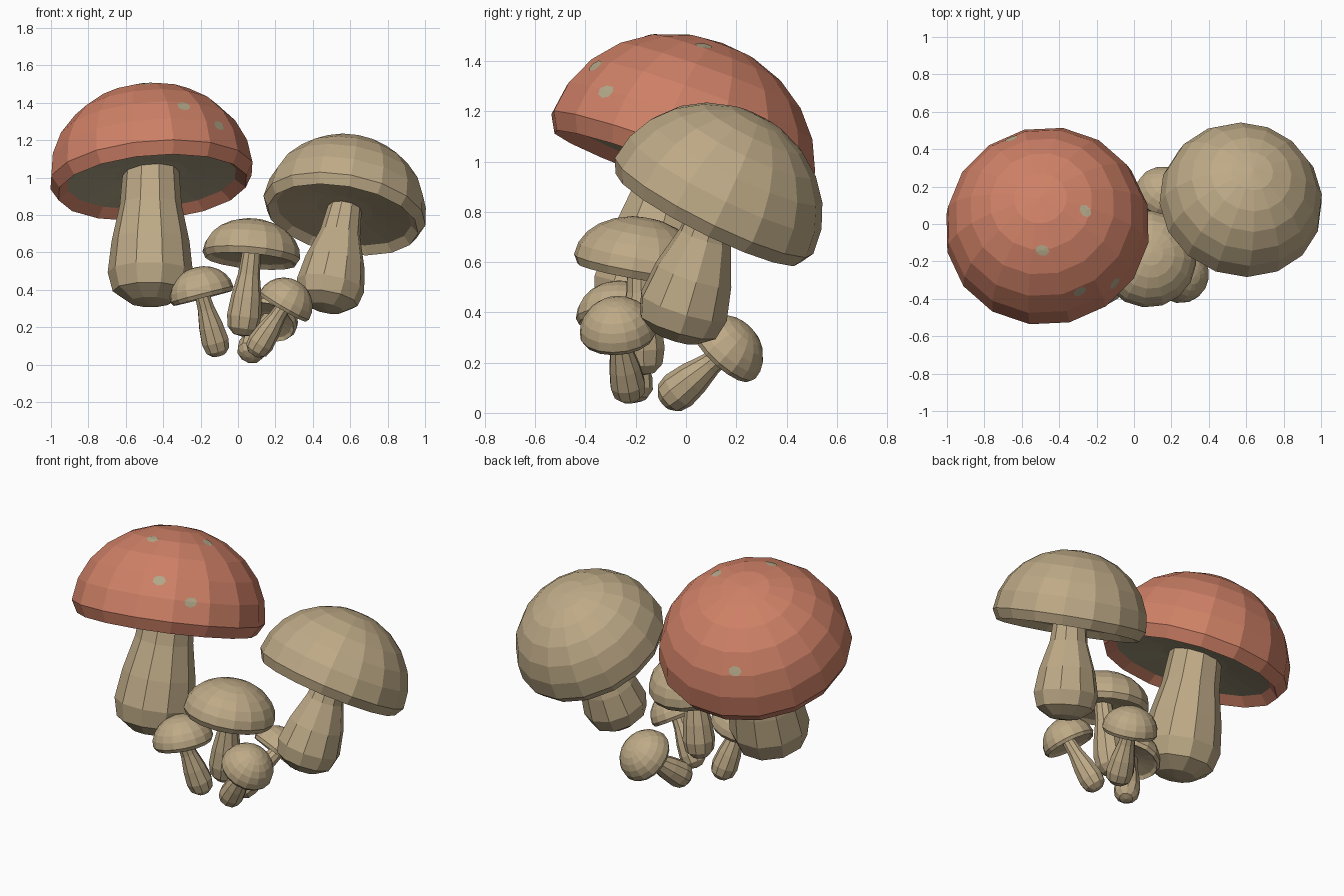
import bpy, bmesh, math
from mathutils import Vector
from mathutils.bvhtree import BVHTree

if "Cube" in bpy.data.objects:
    bpy.data.objects.remove(bpy.data.objects["Cube"])


def material(name, rgb):
    m = bpy.data.materials.new(name)
    m.diffuse_color = (*rgb, 1)
    m.use_nodes = True
    m.node_tree.nodes["Principled BSDF"].inputs["Base Color"].default_value = m.diffuse_color
    return m


RED = material("terracotta_red", (0.617, 0.216, 0.133))
TAN = material("mushroom_tan", (0.515, 0.402, 0.242))
OLIVE = material("pale_olive", (0.45, 0.39, 0.25))


def finish(bm, name, mats):
    bmesh.ops.recalc_face_normals(bm, faces=bm.faces)
    me = bpy.data.meshes.new(name)
    bm.to_mesh(me)
    bm.free()
    for m in mats:
        me.materials.append(m)
    ob = bpy.data.objects.new(name, me)
    bpy.context.collection.objects.link(ob)
    return ob


def lathe(name, profile, sides, origin, axis, mats, slots=None):
    """Turn (radius, height) points about an axis; slots = material per band."""
    q = Vector(axis).to_track_quat('Z', 'Y')
    bm = bmesh.new()
    rings = []
    for r, h in profile:
        n = 1 if r == 0 else sides
        rings.append([bm.verts.new(Vector(origin) + q @ Vector((
            r * math.cos(2 * math.pi * i / sides),
            r * math.sin(2 * math.pi * i / sides), h))) for i in range(n)])
    for b, (lo, hi) in enumerate(zip(rings, rings[1:])):
        for i in range(sides):
            j = (i + 1) % sides
            loop = [lo[i % len(lo)], lo[j % len(lo)], hi[j % len(hi)], hi[i % len(hi)]]
            f = bm.faces.new(list(dict.fromkeys(loop)))
            f.material_index = slots[b] if slots else 0
    return finish(bm, name, mats)


def mushroom(name, centre, axis, radius, height, base, r_base, r_top, mats):
    c, n = Vector(centre), Vector(axis).normalized()
    # cap: shallow recessed gills, rolled lip, elliptical dome
    w = 0.06 * radius
    prof = [(0, 0.09 * radius), (0.35 * radius, 0.08 * radius),
            (0.83 * radius, 0.02 * radius), (0.93 * radius, -0.065 * radius)]
    for k in range(0, 7):
        a = math.radians(15 * k)
        r = radius * math.cos(a) if k < 6 else 0
        prof.append((r, w + (height - w) * math.sin(a)))
    gill = len(mats) - 1
    slots = [gill, gill] + [0] * (len(prof) - 3)
    cap = lathe(name + "_cap", prof, 16, c, n, mats, slots)
    # stem: bulbous foot narrowing into the gills
    b = Vector(base)
    d = c + n * 0.12 * radius - b
    ln, e = d.length, r_base - r_top
    stem = [(0, 0), (0.5 * r_base, 0.02 * ln), (0.88 * r_base, 0.10 * ln),
            (r_base, 0.24 * ln), (r_top + 0.75 * e, 0.47 * ln),
            (r_top + 0.2 * e, 0.74 * ln), (r_top, ln), (0, ln)]
    lathe(name + "_stem", stem, 10, b, d, [TAN])
    return cap


# the two large mushrooms
red_cap = mushroom("large_red", (-0.46, -0.035, 0.98), (-0.08, 0.34, 0.94), 0.55, 0.525,
                   (-0.47, -0.195, 0.32), 0.228, 0.15, [RED, OLIVE])
mushroom("large_tan", (0.565, 0.10, 0.80), (0.16, 0.44, 0.885), 0.44, 0.43,
         (0.47, -0.05, 0.29), 0.184, 0.09, [TAN])

# the cluster of small mushrooms
mushroom("middle", (0.07, -0.19, 0.57), (0.09, 0.17, 0.98), 0.263, 0.21,
         (0.02, -0.17, 0.15), 0.092, 0.05, [TAN])
mushroom("small_left", (-0.19, -0.265, 0.365), (-0.25, 0.02, 0.97), 0.174, 0.16,
         (-0.10, -0.19, 0.045), 0.076, 0.04, [TAN])
mushroom("small_right", (0.245, -0.27, 0.31), (0.5, -0.08, 0.86), 0.153, 0.155,
         (0.08, -0.22, 0.05), 0.072, 0.038, [TAN])
mushroom("small_back", (0.16, 0.15, 0.235), (0.3, 0.64, 0.70), 0.16, 0.15,
         (0.05, -0.09, 0.04), 0.08, 0.04, [TAN])

# pale flecks hugging the red cap
bm = bmesh.new()
bm.from_mesh(red_cap.data)
tree = BVHTree.FromBMesh(bm)
bm.free()
flecks = [(-0.26, 0.07, 1.46), (-0.49, -0.14, 1.5), (-0.29, -0.36, 1.38),
          (-0.10, -0.32, 1.28), (-0.65, 0.44, 1.10)]
for k, p in enumerate(flecks):
    pos, nor, _, _ = tree.find_nearest(Vector(p))
    q = nor.to_track_quat('Z', 'Y')
    bm = bmesh.new()
    mid = bm.verts.new(pos + nor * 0.003)
    rim = []
    for i in range(7):
        a = 2 * math.pi * i / 7
        s, sn, _, _ = tree.find_nearest(
            pos + q @ Vector((0.038 * math.cos(a), 0.03 * math.sin(a), 0)))
        rim.append(bm.verts.new(s + sn * 0.003))
    for i in range(7):
        bm.faces.new((mid, rim[i], rim[(i + 1) % 7]))
    finish(bm, "cap_fleck_%d" % (k + 1), [OLIVE])
